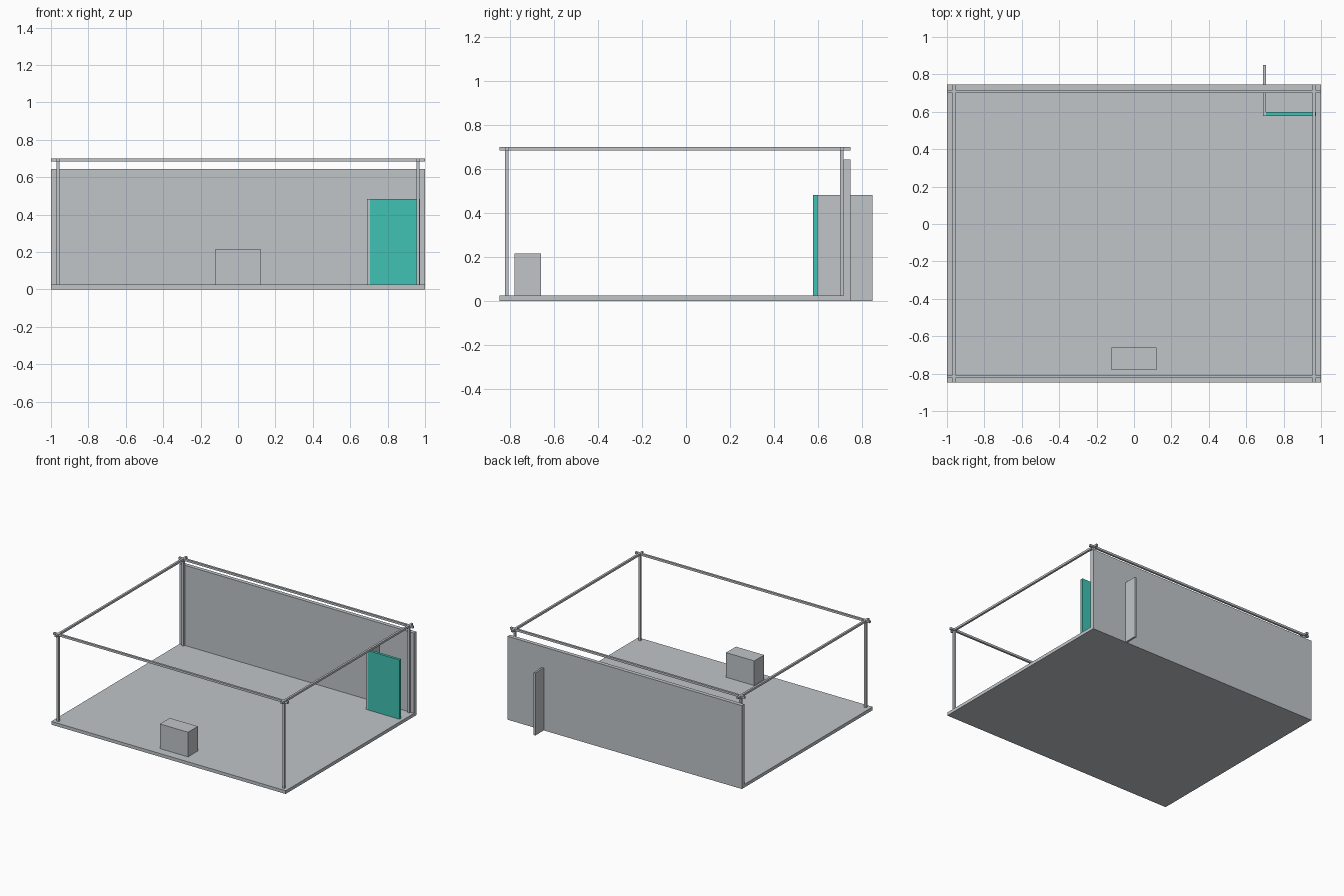
import bpy

if "Cube" in bpy.data.objects:
    bpy.data.objects.remove(bpy.data.objects["Cube"])


def material(name, rgb):
    m = bpy.data.materials.new(name)
    m.diffuse_color = (*rgb, 1.0)
    m.use_nodes = True
    m.node_tree.nodes["Principled BSDF"].inputs["Base Color"].default_value = m.diffuse_color
    return m


GREY = material("light grey", (0.527, 0.558, 0.584))
TEAL = material("teal", (0.051, 0.539, 0.456))


def box(name, x, y, z, mat=GREY):
    """Axis-aligned box from (min, max) ranges."""
    bpy.ops.mesh.primitive_cube_add(size=1)
    o = bpy.context.object
    o.name = name
    o.data.name = name
    for v in o.data.vertices:
        v.co = [r[0] if c < 0 else r[1] for c, r in zip(v.co, (x, y, z))]
    o.data.materials.append(mat)
    return o


# Floor slab and back wall
FLOOR = 0.025
box("floor", (-1, 1), (-0.847, 0.747), (0, FLOOR))
box("back_wall", (-1, 1), (0.717, 0.747), (0, 0.643))

# Counter block near the front edge
box("counter", (-0.12, 0.12), (-0.78, -0.66), (FLOOR, 0.215))

# Corner panels: teal door and the grey side panel passing through the wall
box("teal_panel", (0.705, 0.973), (0.577, 0.598), (0.001, 0.482), TEAL)
box("side_panel", (0.69, 0.705), (0.577, 0.849), (0, 0.482))

# Open frame of square bars: posts, long rails and side rails
H = 0.008
TOP = (0.684, 0.70)
POST_X = 0.963
POST_Y = {"front": -0.815, "back": 0.709}
for end, py in POST_Y.items():
    box(f"{end}_rail", (-1, 1), (py - H, py + H), TOP)
    for side, sx in (("left", -1), ("right", 1)):
        px = sx * POST_X
        box(f"{end}_{side}_post", (px - H, px + H), (py - H, py + H), (FLOOR, TOP[1] - 0.002))
for side, sx in (("left", -1), ("right", 1)):
    px = sx * POST_X
    box(f"{side}_rail", (px - H, px + H), (-0.847, 0.747), TOP)
